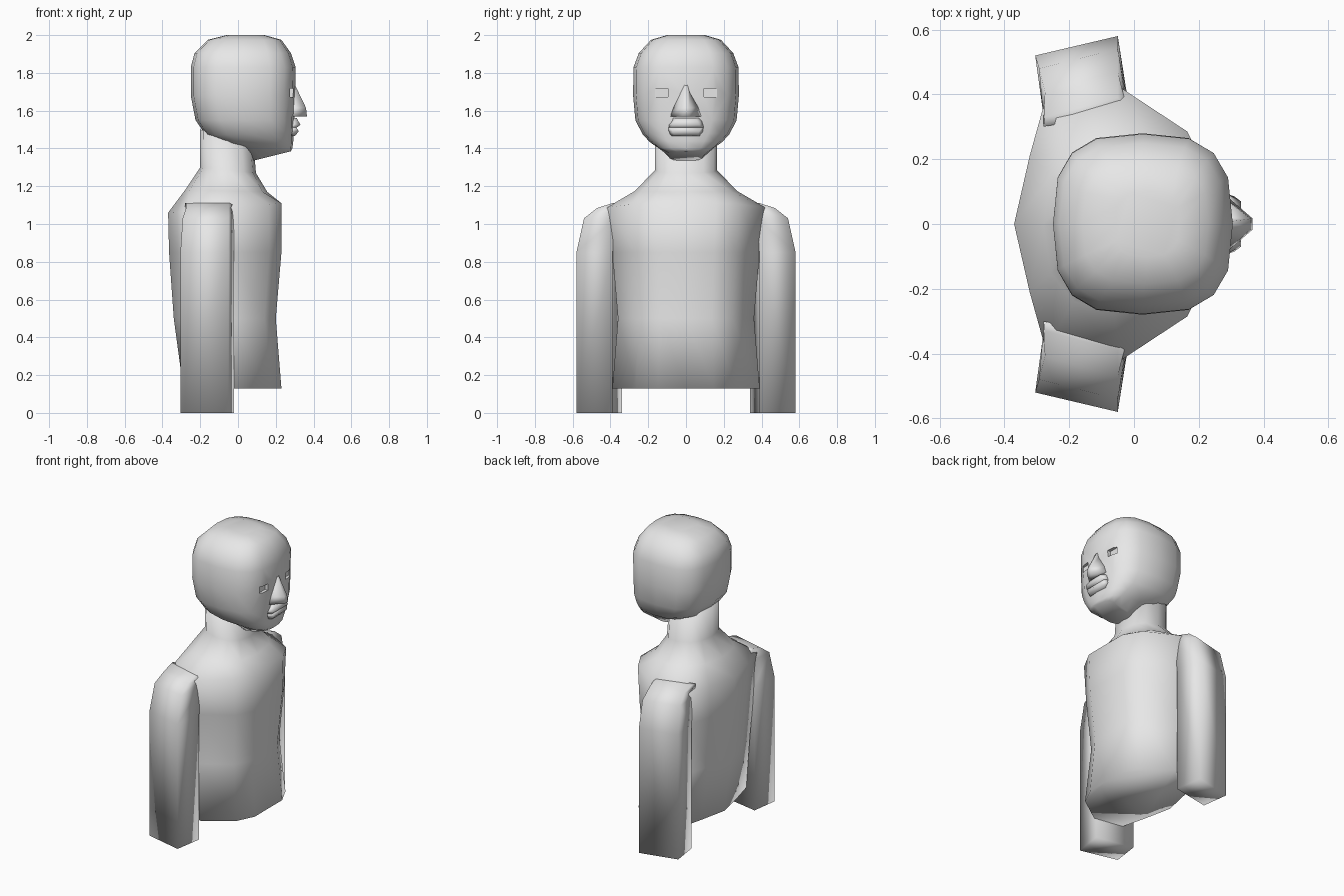
import bpy
import bmesh
from math import sin, cos, pi

cube = bpy.data.objects.get("Cube")
if cube:
    bpy.data.objects.remove(cube, do_unlink=True)

grey = bpy.data.materials.new("plain_grey")
grey.use_nodes = True
GREY = (0.8, 0.8, 0.8, 1)
grey.diffuse_color = GREY
grey.node_tree.nodes["Principled BSDF"].inputs["Base Color"].default_value = GREY


def loft(name, rings):
    """Skin a stack of equal-length rings and cap both ends."""
    bm = bmesh.new()
    loops = [[bm.verts.new(p) for p in ring] for ring in rings]
    count = len(loops[0])
    for low, high in zip(loops, loops[1:]):
        for i in range(count):
            j = (i + 1) % count
            bm.faces.new((low[i], low[j], high[j], high[i]))
    bm.faces.new(loops[0])
    bm.faces.new(loops[-1])
    bmesh.ops.recalc_face_normals(bm, faces=bm.faces)
    for face in bm.faces:
        face.smooth = True
    mesh = bpy.data.meshes.new(name)
    bm.to_mesh(mesh)
    bm.free()
    mesh.materials.append(grey)
    obj = bpy.data.objects.new(name, mesh)
    bpy.context.collection.objects.link(obj)
    return obj


def section(half, z_back, z_front, x_back, x_front, width):
    """Place a half outline (depth 0-1, width 0-1), mirror it, tilt it in z."""
    full = half + [(u, -v) for u, v in half[-2:0:-1]]
    return [(x_back + u * (x_front - x_back), v * width,
             z_back + u * (z_front - z_back)) for u, v in full]


def rounded(steps, power):
    """Half superellipse outline from back to front."""
    def bend(t):
        return abs(t) ** (2 / power) * (1 if t > 0 else -1)
    angles = [pi * i / steps for i in range(steps + 1)]
    return [(0.5 - 0.5 * bend(cos(a)), bend(sin(a)) if 0 < a < pi else 0)
            for a in angles]


# Torso and neck
chest = [(0, 0), (0.08, 0.5), (0.16, 0.91), (0.55, 1),
         (0.89, 0.68), (1, 0.38), (1, 0)]
neck = rounded(6, 2.4)
torso_rings = [
    section(chest, 0.13, 0.13, -0.29, 0.23, 0.39),
    section(chest, 0.5, 0.5, -0.34, 0.2, 0.36),
    section(chest, 0.85, 0.85, -0.365, 0.23, 0.39),
    section(chest, 1.06, 1.11, -0.37, 0.23, 0.42),
    section(neck, 1.18, 1.17, -0.28, 0.155, 0.27),
    section(neck, 1.3, 1.27, -0.2, 0.095, 0.165),
    section(neck, 1.5, 1.45, -0.2, 0.08, 0.165),
]
loft("torso_and_neck", torso_rings)

# Arms: slanted box section, rounded over at the shoulder
ARM_LEVELS = [(0, 0), (0.85, 0), (1.03, 0.04), (1.085, 0.11), (1.11, 0.19)]
for side, label in ((1, "back_side"), (-1, "near_side")):
    arm_rings = []
    for z, pull in ARM_LEVELS:
        inner = min(pull, 0.1)
        arm_rings.append([
            (-0.305 + inner * 0.3, side * (0.52 - pull), z),
            (-0.05, side * (0.58 - pull), z),
            (-0.02, side * (0.39 - inner * 0.4), z),
            (-0.28, side * (0.34 - inner * 0.4), z)])
    loft("arm_" + label, arm_rings)

# Head
skull = rounded(8, 2.9)
HEAD_LEVELS = [
    (1.335, 1.385, 0.08, 0.28, 0.09),
    (1.41, 1.4, 0, 0.288, 0.15),
    (1.425, 1.44, -0.08, 0.293, 0.19),
    (1.47, 1.48, -0.17, 0.296, 0.23),
    (1.55, 1.55, -0.225, 0.3, 0.268),
    (1.68, 1.68, -0.25, 0.302, 0.28),
    (1.83, 1.83, -0.25, 0.305, 0.278),
    (1.905, 1.905, -0.23, 0.28, 0.25),
    (1.975, 1.975, -0.16, 0.23, 0.185),
    (2, 2, -0.06, 0.14, 0.1),
]
head = loft("head", [section(skull, *level) for level in HEAD_LEVELS])

# Eye sockets cut into the face
for side in (1, -1):
    bpy.ops.mesh.primitive_cube_add(size=1, location=(0.32, side * 0.13, 1.695))
    cutter = bpy.context.object
    cutter.name = "eye_socket_cutter"
    cutter.scale = (0.1, 0.068, 0.045)
    cutter.data.materials.append(grey)
    cutter.hide_render = True
    cutter.hide_viewport = True
    cut = head.modifiers.new("eye_socket", 'BOOLEAN')
    cut.operation = 'DIFFERENCE'
    cut.solver = 'EXACT'
    cut.object = cutter


def face_ring(z, x_front, root, tip):
    """Trapezoid section that stands out from the face."""
    return [(0.27, -root, z), (x_front, -tip, z),
            (x_front, tip, z), (0.27, root, z)]


# Nose
loft("nose", [face_ring(1.57, 0.365, 0.1, 0.018),
              face_ring(1.615, 0.36, 0.085, 0.016),
              face_ring(1.74, 0.3, 0.02, 0.008)])

# Lips
loft("upper_lip", [face_ring(1.51, 0.31, 0.1, 0.085),
                   face_ring(1.525, 0.33, 0.1, 0.07),
                   face_ring(1.56, 0.312, 0.09, 0.05)])
loft("lower_lip", [face_ring(1.465, 0.3, 0.09, 0.06),
                   face_ring(1.49, 0.322, 0.1, 0.07),
                   face_ring(1.51, 0.31, 0.1, 0.085)])
